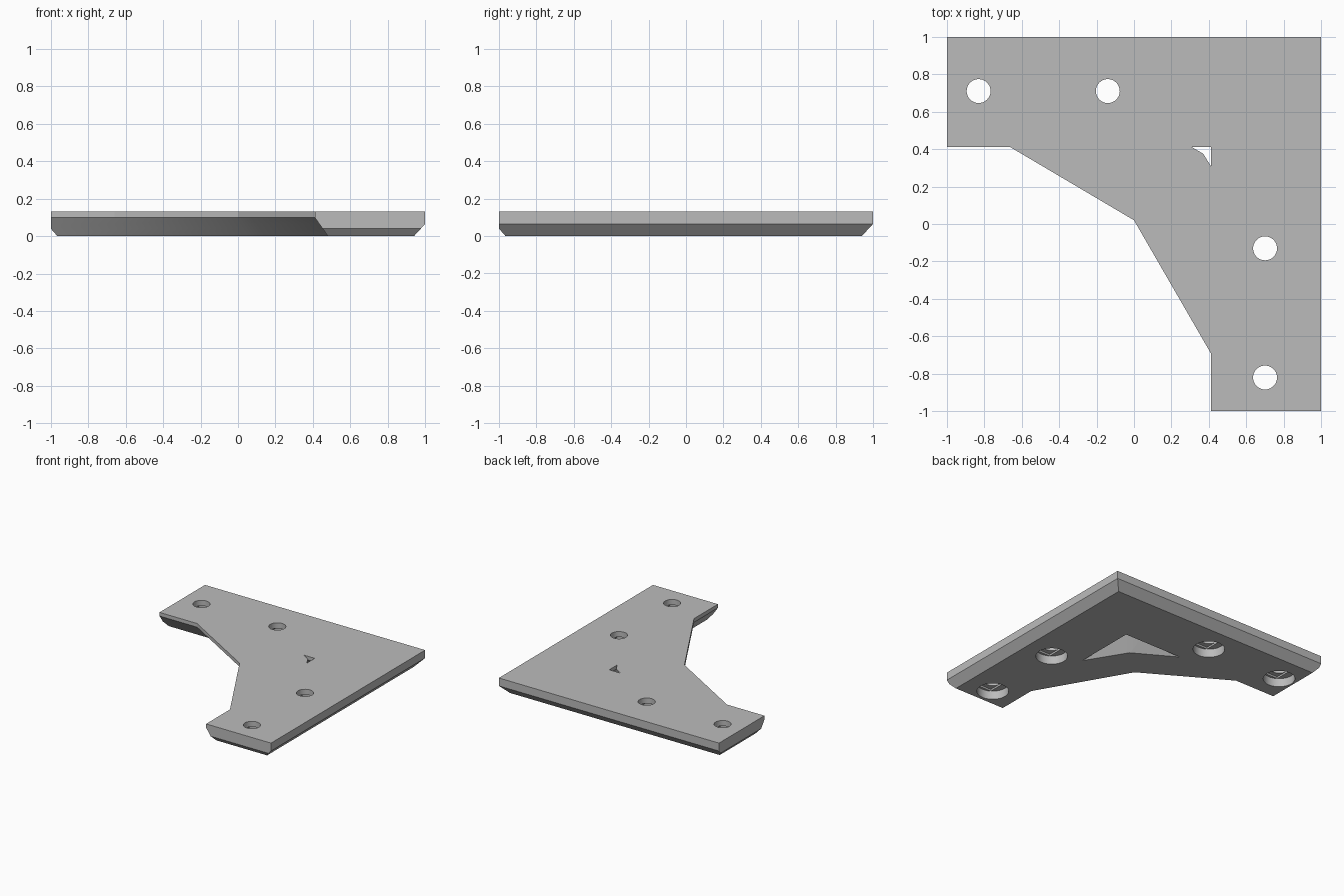
import bpy, bmesh, math
from mathutils import Vector

cube = bpy.data.objects.get("Cube")
if cube:
    bpy.data.objects.remove(cube, do_unlink=True)

THICK = 0.13

grey = bpy.data.materials.new("bracket grey")
grey.use_nodes = True
grey.diffuse_color = (0.5, 0.5, 0.5, 1)
grey.node_tree.nodes["Principled BSDF"].inputs["Base Color"].default_value = (0.5, 0.5, 0.5, 1)


def inset_outline(points, slopes, z):
    """Move each edge inward by its own slope at height z; return the new corners."""
    lines = []
    for i, (depth, height) in enumerate(slopes):
        a, b = Vector(points[i]), Vector(points[(i + 1) % len(points)])
        d = (b - a).normalized()
        n = Vector((-d.y, d.x))
        lines.append((a + n * depth * max(0, 1 - z / height), d))
    corners = []
    for i, (p, d) in enumerate(lines):
        q, e = lines[i - 1]
        t = (p - q).cross(d) / e.cross(d)
        corners.append(q + e * t)
    return corners


def make_object(name, bm):
    bmesh.ops.recalc_face_normals(bm, faces=bm.faces)
    mesh = bpy.data.meshes.new(name)
    bm.to_mesh(mesh)
    bm.free()
    mesh.materials.append(grey)
    obj = bpy.data.objects.new(name, mesh)
    bpy.context.collection.objects.link(obj)
    return obj


def tapered_prism(name, points, slopes, levels):
    bm = bmesh.new()
    rings = [[bm.verts.new((c.x, c.y, z)) for c in inset_outline(points, slopes, z)]
             for z in levels]
    n = len(points)
    for low, high in zip(rings, rings[1:]):
        for i in range(n):
            j = (i + 1) % n
            bm.faces.new((low[i], low[j], high[j], high[i]))
    bm.faces.new(rings[0][::-1])
    bm.faces.new(rings[-1])
    bmesh.ops.dissolve_limit(bm, angle_limit=0.01, verts=bm.verts, edges=bm.edges)
    return make_object(name, bm)


def cylinder(name, x, y, radius, bottom, top):
    bm = bmesh.new()
    bmesh.ops.create_cone(bm, cap_ends=True, segments=32, radius1=radius,
                          radius2=radius, depth=top - bottom)
    bmesh.ops.translate(bm, verts=bm.verts, vec=(x, y, (top + bottom) / 2))
    return make_object(name, bm)


def box(name, centre, size):
    bm = bmesh.new()
    bmesh.ops.create_cube(bm, size=1)
    bmesh.ops.scale(bm, verts=bm.verts, vec=size)
    bmesh.ops.translate(bm, verts=bm.verts, vec=centre)
    return make_object(name, bm)


# Corner plate: each edge kind has (inset at the base, height where the slope stops)
outer, end, inner, brace = (0.06, 0.065), (0.035, 0.04), (0.07, 0.1), (0.09, 0.1)
plate = tapered_prism(
    "corner_bracket",
    [(1, -1), (1, 1), (-1, 1), (-1, 0.41), (-0.66, 0.41), (0, 0.02), (0.41, -0.69), (0.41, -1)],
    [outer, outer, end, inner, brace, brace, inner, end],
    [0, 0.04, 0.065, 0.1, THICK])

# Triangular pocket between the arms and the brace, widening downward
pocket_brace, pocket_arm = (-0.12, THICK), (-0.07, 0.1)
cutters = [tapered_prism(
    "pocket_cutter",
    [(0.31, 0.41), (0.37, 0.375), (0.41, 0.31), (0.41, 0.41)],
    [pocket_brace, pocket_brace, pocket_arm, pocket_arm],
    [-0.01, 0.1, THICK, THICK + 0.01])]

# Screw holes with a counterbore and a bridging slot underneath
for x, y in [(-0.83, 0.71), (-0.14, 0.71), (0.7, -0.13), (0.7, -0.82)]:
    cutters.append(cylinder("counterbore_cutter", x, y, 0.12, -0.02, 0.07))
    cutters.append(box("slot_cutter", (x, y, 0.07), (0.13, 0.2, 0.03)))
    cutters.append(cylinder("screw_hole_cutter", x, y, 0.064, -0.03, THICK + 0.02))

for cutter in cutters:
    cutter.hide_render = True
    mod = plate.modifiers.new(cutter.name, 'BOOLEAN')
    mod.operation = 'DIFFERENCE'
    mod.solver = 'EXACT'
    mod.object = cutter

# Bake the cuts and drop the cutters
bpy.context.view_layer.update()
evaluated = plate.evaluated_get(bpy.context.evaluated_depsgraph_get())
cut_mesh = bpy.data.meshes.new_from_object(evaluated)
plate.modifiers.clear()
plate.data = cut_mesh
plate.data.materials.clear()
plate.data.materials.append(grey)
for cutter in cutters:
    bpy.data.objects.remove(cutter, do_unlink=True)

bpy.ops.object.select_all(action='DESELECT')
plate.select_set(True)
bpy.context.view_layer.objects.active = plate
bpy.ops.object.shade_smooth_by_angle(angle=math.radians(25))
